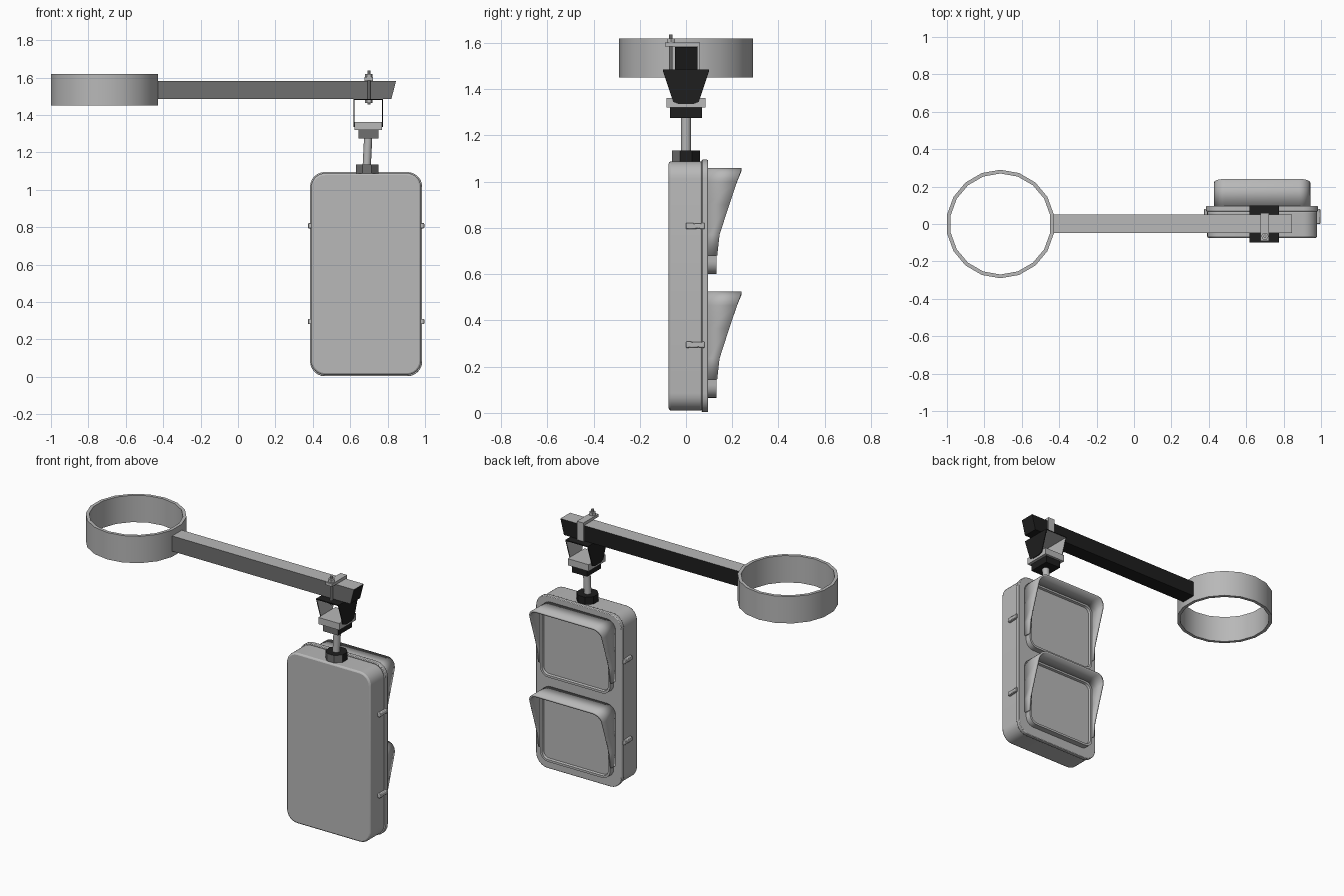
import bpy, bmesh, math
from mathutils import Vector

if "Cube" in bpy.data.objects:
    bpy.data.objects.remove(bpy.data.objects["Cube"], do_unlink=True)


def material(name, v):
    m = bpy.data.materials.new(name)
    m.use_nodes = True
    m.diffuse_color = (v, v, v, 1)
    node = next(n for n in m.node_tree.nodes if n.type == 'BSDF_PRINCIPLED')
    node.inputs["Base Color"].default_value = (v, v, v, 1)
    return m


MATS = [material("light_grey", 0.48), material("dark_grey", 0.16), material("black", 0.013)]
LIGHT, DARK, BLACK = range(3)


def finish(name, bm, rule=None):
    """Turn a bmesh into an object; rule maps a face normal to a material index."""
    bmesh.ops.recalc_face_normals(bm, faces=bm.faces)
    bm.normal_update()
    for f in bm.faces:
        f.smooth = True
        f.material_index = rule(f.normal) if rule else LIGHT
    me = bpy.data.meshes.new(name)
    bm.to_mesh(me)
    bm.free()
    me.set_sharp_from_angle(angle=math.radians(30))
    for m in MATS:
        me.materials.append(m)
    ob = bpy.data.objects.new(name, me)
    bpy.context.collection.objects.link(ob)
    return ob


def prism(name, pts, axis, lo, hi, rule=None):
    """Extrude a 2D outline along an axis (outline uses the other two axes in order)."""
    def place(p, h):
        c = list(p)
        c.insert("xyz".index(axis), h)
        return c
    bm = bmesh.new()
    a = [bm.verts.new(place(p, lo)) for p in pts]
    b = [bm.verts.new(place(p, hi)) for p in pts]
    bm.faces.new(a)
    bm.faces.new(b)
    for i in range(len(a)):
        j = (i + 1) % len(a)
        bm.faces.new((a[i], a[j], b[j], b[i]))
    return finish(name, bm, rule)


def rect(u0, u1, v0, v1):
    return [(u0, v0), (u1, v0), (u1, v1), (u0, v1)]


def circle(u, v, r, n, turn=0.0):
    return [(u + r * math.cos(turn + math.tau * i / n),
             v + r * math.sin(turn + math.tau * i / n)) for i in range(n)]


def rounded(u0, u1, v0, v1, r, seg=6):
    pts = []
    for k, (u, v) in enumerate([(u1 - r, v1 - r), (u0 + r, v1 - r), (u0 + r, v0 + r), (u1 - r, v0 + r)]):
        for i in range(seg + 1):
            t = math.pi / 2 * (k + i / seg)
            pts.append((u + r * math.cos(t), v + r * math.sin(t)))
    return pts


def bevel(ob, width, seg=2):
    m = ob.modifiers.new("Bevel", 'BEVEL')
    m.width, m.segments = width, seg
    m.limit_method, m.angle_limit = 'ANGLE', math.radians(50)


# Painted faces: dark front, black elsewhere
def dark_part(n):
    return DARK if n.y < -0.4 else BLACK


def arm_paint(n):
    return LIGHT if n.z > 0.8 else dark_part(n)


CX = 0.685  # centre of the signal head

# Pole collar: open ring
bm = bmesh.new()
loops = [[bm.verts.new((x, y, z)) for x, y in circle(-0.714, 0, r, 18, math.radians(10))]
         for r, z in ((0.29, 1.45), (0.29, 1.62), (0.27, 1.62), (0.27, 1.45))]
for a, b in zip(loops, loops[1:] + loops[:1]):
    for i in range(18):
        j = (i + 1) % 18
        bm.faces.new((a[i], a[j], b[j], b[i]))
finish("collar_ring", bm)

# Arm with a slanted tip
prism("arm", [(-0.432, 1.485), (0.82, 1.485), (0.845, 1.582), (-0.432, 1.582)],
      "y", -0.047, 0.05, arm_paint)

# Clamp strap, bolt and nuts
prism("clamp_strap", [(-0.09, 1.584), (0.05, 1.584), (0.05, 1.485), (0.06, 1.485),
                      (0.06, 1.602), (-0.09, 1.602)], "x", 0.677, 0.723)
prism("clamp_bolt", circle(0.7, -0.065, 0.008, 10), "z", 1.455, 1.637)
for k, z in enumerate((1.602, 1.465)):
    prism(f"clamp_nut_{k + 1}", circle(0.7, -0.065, 0.02, 6), "z", z, z + 0.018)

# Hanger bracket: top plate and two tapered cheeks
prism("bracket_top", rect(0.617, 0.775, -0.1, 0.1), "z", 1.479, 1.485,
      lambda n: LIGHT if n.z < -0.5 else BLACK)
cheek = [(-0.1, 1.48), (-0.055, 1.345), (-0.03, 1.335), (0.03, 1.335), (0.055, 1.345), (0.1, 1.48)]
for side, x, out in (("right", 0.617, -1), ("left", 0.77, 1)):
    prism("bracket_cheek_" + side, cheek, "x", x, x + 0.005,
          lambda n, out=out: LIGHT if n.x * out < -0.5 else BLACK)
prism("bracket_base", rect(0.623, 0.769, -0.085, 0.085), "z", 1.32, 1.362)
prism("bracket_block", rect(0.643, 0.75, -0.07, 0.07), "z", 1.275, 1.32, dark_part)

# Slightly leaning stem and hex nut
stem = prism("stem", circle(0, 0, 0.022, 16), "z", 0, 0.16)
for v in stem.data.vertices:
    v.co += Vector((0.688 + v.co.z * 0.05, 0, 1.12))
prism("stem_nut", circle(0.69, 0, 0.065, 8, math.pi / 8), "z", 1.085, 1.135, dark_part)

# Signal housing and door
housing = prism("housing", rounded(CX - 0.294, CX + 0.294, 0.01, 1.088, 0.075), "y", -0.075, 0.072)
bevel(housing, 0.01)
door = prism("door", rounded(CX - 0.3, CX + 0.3, 0.003, 1.095, 0.08), "y", 0.068, 0.095)
bevel(door, 0.004)

# Door latches
for side, s in (("left", 1), ("right", -1)):
    for k, z in enumerate((0.295, 0.808)):
        edge = sorted((CX + s * 0.285, CX + s * 0.311))
        latch = prism(f"latch_{side}_{k + 1}",
                      [(0.0, z - 0.014), (0.055, z - 0.011), (0.08, z - 0.014), (0.08, z + 0.014),
                       (0.055, z + 0.011), (0.0, z + 0.014)], "x", *edge)
        bevel(latch, 0.004)


def hood_depth(h):
    """Depth of the visor at height h above the lens bottom."""
    steps = [(0.08, 0.135), (0.17, 0.145), (0.3, 0.187), (0.46, 0.241)]
    for (h0, d0), (h1, d1) in zip(steps, steps[1:]):
        if h <= h1:
            return d0 + (d1 - d0) * (h - h0) / (h1 - h0)
    return steps[-1][1]


# Lens units: rim with recessed lens, and a tapered visor over it
for name, z0 in (("lower", 0.065), ("upper", 0.6)):
    rim = prism(name + "_lens", rounded(CX - 0.245, CX + 0.245, z0, z0 + 0.45, 0.055), "y", 0.09, 0.132)
    bm = bmesh.new()
    bm.from_mesh(rim.data)
    front = [max(bm.faces, key=lambda f: f.calc_center_median().y)]
    bmesh.ops.inset_region(bm, faces=front, thickness=0.014)
    bmesh.ops.inset_region(bm, faces=front, thickness=0.004, depth=-0.014)
    bm.to_mesh(rim.data)
    bm.free()
    rim.data.set_sharp_from_angle(angle=math.radians(30))

    outline = rounded(CX - 0.258, CX + 0.258, z0, z0 + 0.46, 0.06)[:14]
    for n, h in enumerate((0.3, 0.17, 0.08)):
        outline.insert(0, (CX + 0.258, z0 + h))
        outline.append((CX - 0.258, z0 + h))
    bm = bmesh.new()
    rows = [(bm.verts.new((x, 0.09, z)), bm.verts.new((x, hood_depth(z - z0), z))) for x, z in outline]
    for a, b in zip(rows, rows[1:]):
        bm.faces.new((a[0], b[0], b[1], a[1]))
    # Normals must face outwards so the wall thickens inwards
    visor = finish(name + "_visor", bm)
    crown = max(visor.data.polygons, key=lambda p: p.center.z)
    wall = visor.modifiers.new("Wall", 'SOLIDIFY')
    wall.thickness = 0.012
    wall.offset = -1 if crown.normal.z > 0 else 1
